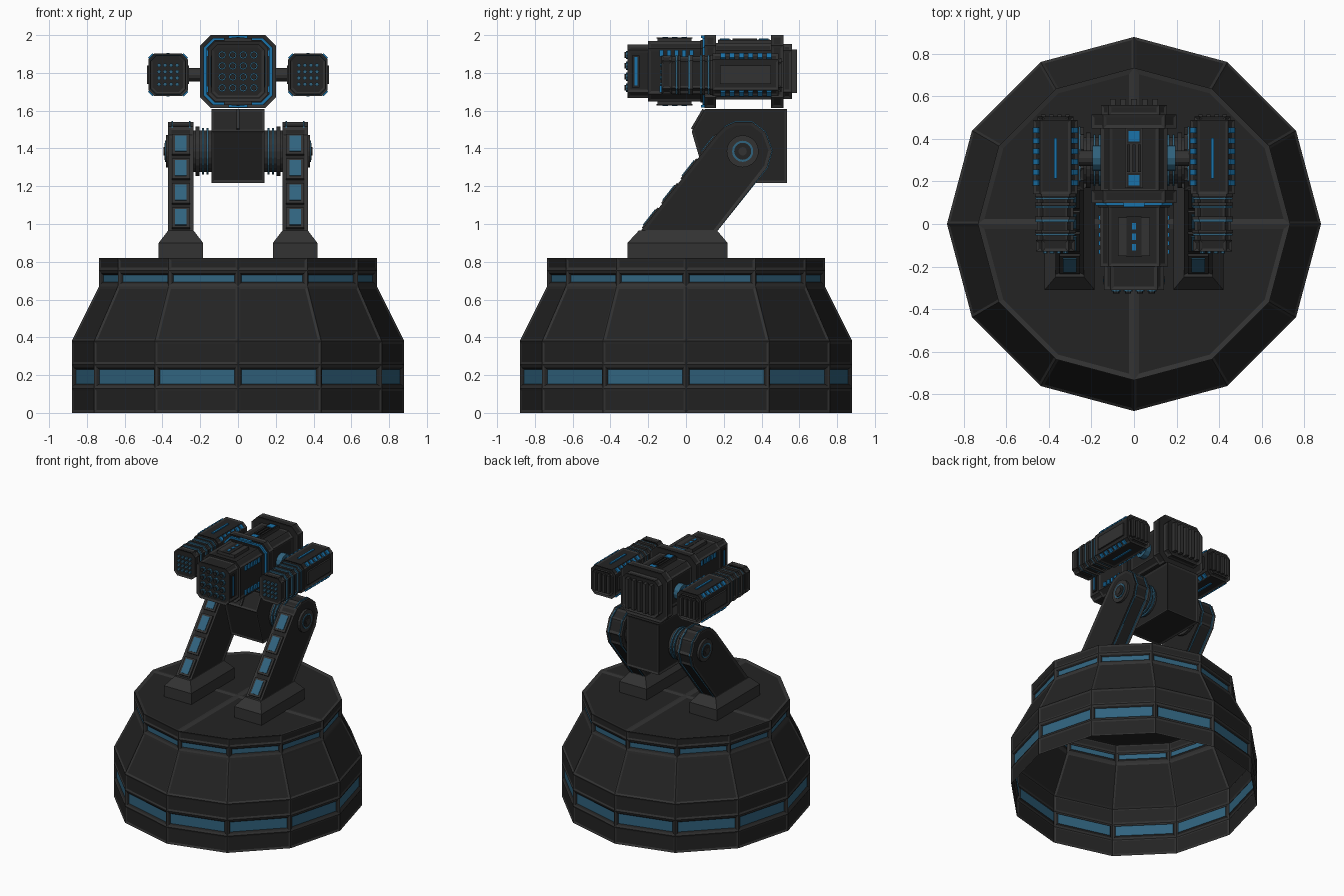
import bpy, bmesh, math
from mathutils import Euler, Vector

if "Cube" in bpy.data.objects:
    bpy.data.objects.remove(bpy.data.objects["Cube"])


def material(name, rgb):
    m = bpy.data.materials.new(name)
    m.diffuse_color = (*rgb, 1)
    m.use_nodes = True
    m.node_tree.nodes["Principled BSDF"].inputs["Base Color"].default_value = m.diffuse_color
    return m


FRAME = material("frame_grey", (.032, .032, .032))
PANEL = material("panel_black", (.017, .017, .017))
GLASS = material("glass_blue", (.03, .125, .21))
GLOW = material("light_blue", (.01, .17, .40))


def finish(bm, name, mats):
    me = bpy.data.meshes.new(name)
    bm.to_mesh(me)
    bm.free()
    for m in mats:
        me.materials.append(m)
    ob = bpy.data.objects.new(name, me)
    bpy.context.collection.objects.link(ob)
    return ob


def inset(bm, faces, t, depth, mat):
    bmesh.ops.inset_individual(bm, faces=faces, thickness=t, depth=-depth, use_even_offset=True)
    for f in faces:
        f.material_index = mat


def prism(name, pts, axis, w0, w1, mat=FRAME, t=0, depth=.006):
    """Extrude a 2D profile along x (points are y,z) or y (points are x,z); t insets big faces."""
    bm = bmesh.new()
    place = (lambda p, w: (w, p[0], p[1])) if axis == 'x' else (lambda p, w: (p[0], w, p[1]))
    a, b = [[bm.verts.new(place(p, w)) for p in pts] for w in (w0, w1)]
    bm.faces.new(a)
    bm.faces.new(b[::-1])
    n = len(pts)
    for i in range(n):
        bm.faces.new((a[i], b[i], b[(i + 1) % n], a[(i + 1) % n]))
    bmesh.ops.recalc_face_normals(bm, faces=bm.faces)
    if t:
        big = [f for f in bm.faces if min(e.calc_length() for e in f.edges) > 2.5 * t]
        inset(bm, big, t, depth, 1)
    return finish(bm, name, [mat, PANEL])


def octagon(cx, cz, hx, hz, c):
    return [(cx + x, cz + z) for x, z in (
        (hx - c, -hz), (hx, c - hz), (hx, hz - c), (hx - c, hz),
        (c - hx, hz), (-hx, hz - c), (-hx, c - hz), (c - hx, -hz))]


def circle(u, v, r, n=16):
    return [(u + r * math.cos(2 * math.pi * i / n), v + r * math.sin(2 * math.pi * i / n)) for i in range(n)]


def box(name, centre, size, mat=FRAME, rot=(0, 0, 0)):
    bm = bmesh.new()
    bmesh.ops.create_cube(bm, size=1)
    e = Euler(rot).to_matrix()
    for v in bm.verts:
        v.co = e @ Vector([c * s for c, s in zip(v.co, size)]) + Vector(centre)
    return finish(bm, name, [mat])


# Twelve-sided panelled base shell, open underneath
bm = bmesh.new()
profile = [(.88, 0), (.88, .13), (.88, .255), (.88, .38), (.735, .67), (.735, .755), (.735, .82)]
rings = [[bm.verts.new((r * math.cos(math.pi * i / 6), r * math.sin(math.pi * i / 6), z))
          for i in range(12)] for r, z in profile]
rows = [[bm.faces.new((a[i], a[(i + 1) % 12], b[(i + 1) % 12], b[i])) for i in range(12)]
        for a, b in zip(rings, rings[1:])]
hub = bm.verts.new((0, 0, .82))
deck = [bm.faces.new([hub] + [rings[-1][(q * 3 + k) % 12] for k in range(4)]) for q in range(4)]
bm.normal_update()
for k, row in enumerate(rows):
    inset(bm, row, .014, .006, 1)
    if k in (1, 4):
        bm.normal_update()
        inset(bm, row, .01, .01, 2)
inset(bm, deck, .024, .006, 1)
finish(bm, "base_shell", [FRAME, PANEL, GLASS])

# Side supports: foot, leaning arm, pivot and lights
ARM = [(-.25, .95), (.16, 1.47), (.205, 1.515), (.26, 1.54), (.35, 1.54), (.42, 1.487),
       (.455, 1.39), (.43, 1.30), (.155, .95)]
PIVOT = (.30, 1.385)
slope = math.atan2(.52, .41)
for s, side in ((1, "right"), (-1, "left")):
    bm = bmesh.new()
    lower = [(.185, -.31), (.42, -.31), (.42, .22), (.185, .22)]
    upper = [(.235, -.25), (.37, -.25), (.37, .165), (.235, .165)]
    loops = [[bm.verts.new((s * x, y, z)) for x, y in pts]
             for pts, z in ((lower, .815), (lower, .90), (upper, .965))]
    for a, b in zip(loops, loops[1:]):
        for i in range(4):
            bm.faces.new((a[i], a[(i + 1) % 4], b[(i + 1) % 4], b[i]))
    bm.faces.new(loops[-1])
    bm.faces.new(loops[0][::-1])
    bmesh.ops.recalc_face_normals(bm, faces=bm.faces)
    finish(bm, side + "_foot", [FRAME])

    prism(side + "_arm", ARM, 'x', s * .235, s * .37, t=.018)
    cap = [(PIVOT[0] + (y - PIVOT[0]) * 1.03, PIVOT[1] + (z - PIVOT[1]) * 1.03) for y, z in ARM[2:8]]
    for x in (.252, .345):
        prism(side + "_arm_edge_light", cap + [(.16, .955)], 'x', s * x, s * (x + .008), GLASS)
    for i in range(4):
        z = 1.03 + .13 * i
        y = -.25 + (z - .95) * .41 / .52
        box(side + "_arm_light_frame", (s * .3025, y, z), (.095, .135, .014), FRAME, (slope, 0, 0))
        box(side + "_arm_light", (s * .3025, y, z), (.062, .105, .024), GLASS, (slope, 0, 0))

    # Pivot discs outside and ribbed bearing inside
    for name, r, x0, x1, m in (("cap", .085, .36, .382, FRAME), ("ring", .056, .37, .387, GLASS),
                               ("disc", .045, .37, .39, PANEL), ("bolt", .022, .37, .395, FRAME),
                               ("bearing", .11, .13, .24, FRAME), ("rib", .122, .155, .166, GLASS),
                               ("rib", .122, .18, .191, GLASS), ("rib", .13, .205, .225, FRAME)):
        prism(side + "_pivot_" + name, circle(*PIVOT, r, 20), 'x', s * x0, s * x1, m)

# Neck block between the arms
prism("neck_block", [(.03, 1.49), (.10, 1.61), (.535, 1.61), (.535, 1.217), (.11, 1.217)],
      'x', -.14, .14, t=.014)
box("neck_front_rib", (0, .062, 1.555), (.016, .012, .12), FRAME, (-.53, 0, 0))

# Central launcher, stacked from octagonal sections along y
CZ = 1.808
for name, hx, hz, c, y0, y1, m, t in (
        ("launcher_muzzle", .14, .142, .03, -.31, -.19, FRAME, .015),
        ("launcher_front_housing", .16, .16, .04, -.20, .10, FRAME, .015),
        ("front_collar_face", .168, .165, .045, .078, .11, PANEL, 0),
        ("front_collar_light", .182, .177, .05, .088, .11, GLOW, 0),
        ("front_collar", .2, .193, .055, .098, .16, FRAME, .015),
        ("launcher_mid_housing", .157, .15, .04, .15, .46, FRAME, .015),
        ("rear_collar", .2, .193, .055, .45, .515, FRAME, .015),
        ("launcher_rear_block", .155, .145, .035, .51, .56, FRAME, .015)):
    prism(name, octagon(0, CZ, hx, hz, c), 'y', y0, y1, m, t)

# Missile tubes, four by four
for i in range(4):
    for j in range(4):
        x, z = (i - 1.5) * .056, CZ + (j - 1.5) * .058
        prism("missile_tube", circle(x, z, .022, 8), 'y', -.318, -.30, GLASS)
        prism("missile_tip", circle(x, z, .015, 8), 'y', -.326, -.30, PANEL)

# Top and bottom plates, vents and lights of the launcher
for s in (1, -1):
    box("housing_plate", (0, -.06, CZ + s * .165), (.15, .18, .026))
    box("housing_plate_panel", (0, -.06, CZ + s * .177), (.07, .19, .006), PANEL)
    for y in (-.11, -.06, -.01):
        box("plate_light", (0, y, CZ + s * .179), (.018, .03, .008), GLOW)
    box("front_edge_light", (0, .09, CZ + s * .184), (.10, .02, .012), GLOW)
box("top_vent_base", (0, .31, CZ + .152), (.085, .28, .03))
for x in (-.026, 0, .026):
    box("top_vent_slat", (x, .31, CZ + .168), (.016, .13, .014), PANEL)
for y in (.205, .412):
    box("top_vent_light_frame", (0, y, CZ + .166), (.068, .068, .008), PANEL)
    box("top_vent_light", (0, y, CZ + .169), (.05, .05, .012), GLOW)
for x in (-.1, -.05, 0, .05, .1):
    box("rear_rib", (x, .57, CZ), (.026, .034, .23))
for s in (1, -1):
    box("muzzle_side_slot", (s * .137, -.265, CZ), (.012, .04, .17), PANEL)
    box("muzzle_side_light", (s * .14, -.265, CZ), (.012, .014, .15), GLOW)
    for y in (-.13, -.09, -.05, -.01, .03):
        for v in (1, -1):
            box("housing_side_light", (s * .158, y, CZ + v * .095), (.016, .022, .035), GLOW)

# Side guns on short axles
GX, GZ = .37, 1.79
for s, side in ((1, "right"), (-1, "left")):
    gx = s * GX
    prism(side + "_gun_axle", circle(.31, GZ, .036, 12), 'x', s * .14, s * .30)
    prism(side + "_gun_axle_flange", circle(.31, GZ, .06, 12), 'x', s * .15, s * .195, GLASS)
    prism(side + "_gun_body", octagon(gx, GZ, .105, .113, .032), 'y', .14, .49, t=.013)
    prism(side + "_gun_rear", octagon(gx, GZ, .085, .09, .025), 'y', .48, .505, t=.01)
    prism(side + "_gun_barrel", octagon(gx, GZ, .086, .098, .028), 'y', -.115, .15, t=.011)
    prism(side + "_gun_muzzle", octagon(gx, GZ, .092, .103, .03), 'y', -.13, -.075, t=.012)
    for y in (-.055, .01, .075, .115):
        prism(side + "_barrel_band", octagon(gx, GZ, .093, .104, .03), 'y', y, y + .01, GLASS)
        prism(side + "_barrel_rib", octagon(gx, GZ, .096, .106, .03), 'y', y + .012, y + .026)
    # Muzzle holes and rear ribs
    for i in range(4):
        for j in range(4):
            prism(side + "_gun_port", circle(gx + (i - 1.5) * .032, GZ + (j - 1.5) * .034, .011, 6),
                  'y', -.138, -.12, GLASS)
        box(side + "_gun_rear_rib", (gx + (i - 1.5) * .038, .505, GZ), (.02, .022, .14))
    # Lights on the chamfered edges, top and bottom stripes, outer plate
    for u in (1, -1):
        for v in (1, -1):
            for k in range(6):
                box(side + "_gun_edge_light", (gx + u * .09, .195 + k * .049, GZ + v * .098),
                    (.034, .026, .012), GLOW, (0, u * v * math.pi / 4, 0))
        box(side + "_gun_stripe", (gx, .31, GZ + u * .111), (.015, .19, .008), GLOW)
        box(side + "_gun_side_plate", (gx + u * .105, .315, GZ), (.012, .27, .10))
